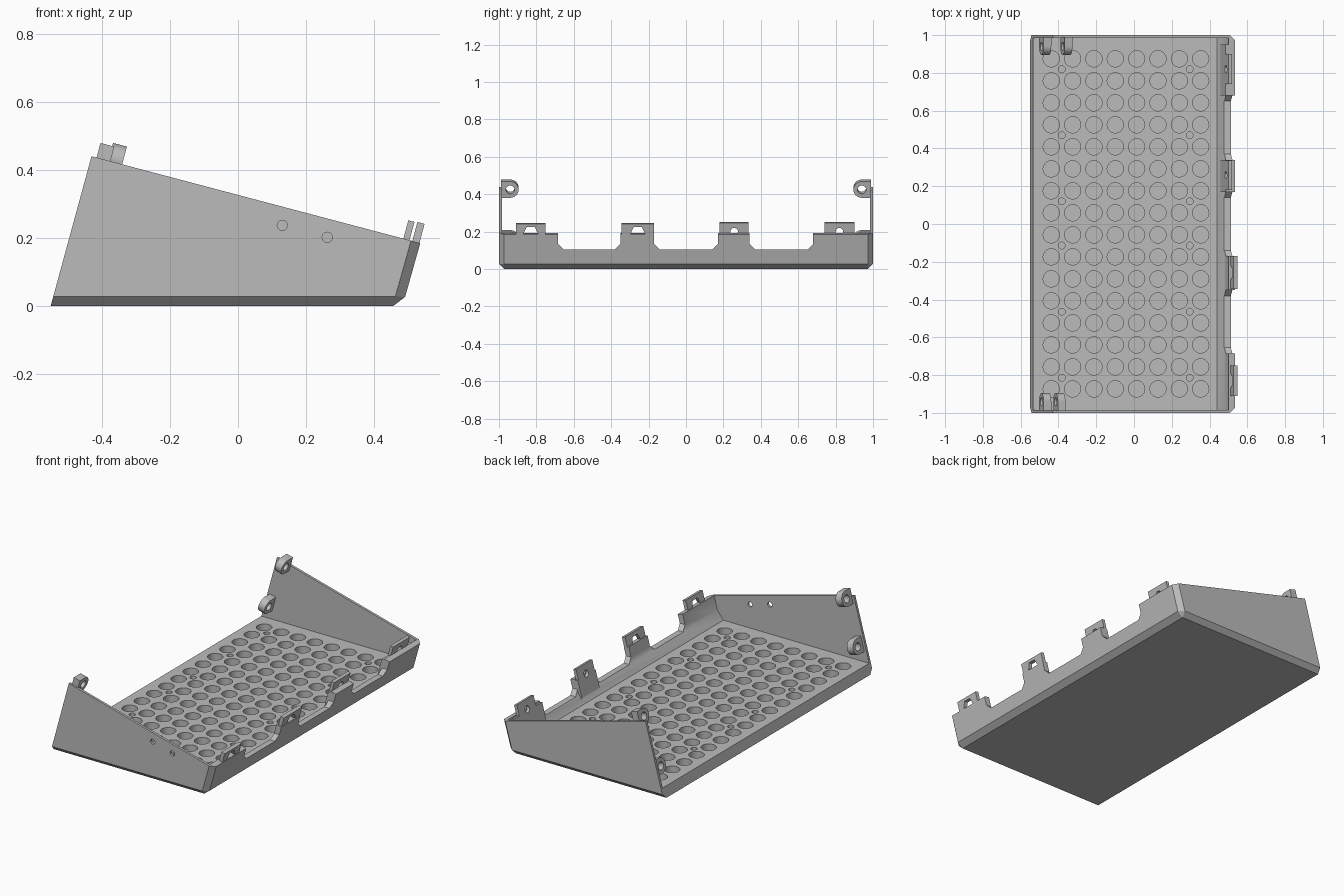
import bpy
import bmesh
from math import cos, sin, pi, radians
from mathutils import Matrix, Vector

cube = bpy.data.objects.get("Cube")
if cube:
    bpy.data.objects.remove(cube, do_unlink=True)

grey = bpy.data.materials.new("plain grey")
grey.use_nodes = True
grey.diffuse_color = (0.5, 0.5, 0.5, 1)
grey.node_tree.nodes["Principled BSDF"].inputs["Base Color"].default_value = (0.5, 0.5, 0.5, 1)

LEAN = 0.27      # outward lean of the lip and back edge, per unit height
FLOOR = 0.06     # height of the tray floor
WALL = 0.985     # inner face of the side walls


def finish(bm, name):
    bmesh.ops.recalc_face_normals(bm, faces=bm.faces)
    mesh = bpy.data.meshes.new(name)
    bm.to_mesh(mesh)
    bm.free()
    mesh.materials.append(grey)
    obj = bpy.data.objects.new(name, mesh)
    bpy.context.collection.objects.link(obj)
    return obj


def add_prism(bm, points, axis, lo, hi):
    """Extrude a 2D outline along x (outline in y, z), y (x, z) or z (x, y)."""
    place = {"x": lambda p, t: (t, p[0], p[1]),
             "y": lambda p, t: (p[0], t, p[1]),
             "z": lambda p, t: (p[0], p[1], t)}[axis]
    a = [bm.verts.new(place(p, lo)) for p in points]
    b = [bm.verts.new(place(p, hi)) for p in points]
    n = len(points)
    bm.faces.new(a)
    bm.faces.new(b[::-1])
    for i in range(n):
        bm.faces.new((a[i], a[(i + 1) % n], b[(i + 1) % n], b[i]))


def prism(name, points, axis, lo, hi):
    bm = bmesh.new()
    add_prism(bm, points, axis, lo, hi)
    return finish(bm, name)


def circle(cx, cy, r, n=32):
    return [(cx + r * cos(2 * pi * i / n), cy + r * sin(2 * pi * i / n)) for i in range(n)]


def cut(obj, cutter):
    """Subtract the cutter, bake the result and drop the cutter."""
    cutter.hide_render = True
    mod = obj.modifiers.new("cut", "BOOLEAN")
    mod.operation = "DIFFERENCE"
    mod.solver = "EXACT"
    mod.object = cutter
    bpy.context.view_layer.update()
    dg = bpy.context.evaluated_depsgraph_get()
    mesh = bpy.data.meshes.new_from_object(obj.evaluated_get(dg))
    obj.modifiers.clear()
    obj.data = mesh
    bpy.data.objects.remove(cutter, do_unlink=True)


# Tray body: wedge outline with chamfered bottom and front corners
bm = bmesh.new()
add_prism(bm, [(-0.55, 0), (0.483, 0), (0.535, 0.185), (-0.43, 0.44)], "y", -1, 1)
edges = []
for e in bm.edges:
    a, b = (v.co for v in e.verts)
    bottom = max(a.z, b.z) < 0.01 and max(a.x, b.x) > 0
    corner = min(a.x, b.x) > 0 and abs(a.z - b.z) > 0.1
    if bottom or corner:
        edges.append(e)
bmesh.ops.bevel(bm, geom=edges, offset=0.028, segments=1, affect="EDGES")
tray = finish(bm, "tray_body")

# Hollow interior, open at the back and top
cut(tray, prism("interior", [(-0.8, FLOOR), (0.44, FLOOR), (0.48, 0.11),
                             (0.503, 0.2), (0.503, 0.7), (-0.8, 0.7)], "y", -WALL, WALL))

# Low notches in the lip
bm = bmesh.new()
for a, b in ((-0.685, -0.35), (-0.17, 0.17), (0.34, 0.68)):
    add_prism(bm, [(a, 0.3), (a, 0.135), (a + 0.03, 0.105),
                   (b - 0.03, 0.105), (b, 0.135), (b, 0.3)], "x", 0.42, 0.6)
cut(tray, finish(bm, "lip_notches"))

# Blind floor holes: a grid of large ones and two columns of small ones
bm = bmesh.new()
for i in range(8):
    for j in range(16):
        add_prism(bm, circle(-0.438 + 0.113 * i, -0.873 + 0.1165 * j, 0.043),
                  "z", 0.02, 0.1)
for x in (-0.382, 0.295):
    for y in (0.82, 0.47, 0.12, -0.114, -0.464, -0.814):
        add_prism(bm, circle(x, y, 0.018, 20), "z", 0.02, 0.1)
cut(tray, finish(bm, "floor_holes"))

# Two screw holes in the front side wall
bm = bmesh.new()
for x, z in ((0.13, 0.237), (0.262, 0.202)):
    add_prism(bm, circle(x, z, 0.015, 20), "y", -1.05, -0.95)
cut(tray, finish(bm, "wall_holes"))
parts = [tray]


def leaning_plate(name, x, thick, z0, z1, y0, y1):
    """Plate leaning with the lip; x is its inner face at height 0.2."""
    at = lambda z: x + LEAN * (z - 0.2)
    return prism(name, [(at(z0), z0), (at(z0) + thick, z0 - LEAN * thick),
                        (at(z1) + thick, z1 - LEAN * thick), (at(z1), z1)], "y", y0, y1)


# Outer lip tabs with trapezoid openings
for i, (a, b) in enumerate(((-0.91, -0.75), (-0.345, -0.17))):
    tab = leaning_plate(f"outer_tab_{i + 1}", 0.514, 0.021, 0.15, 0.247, a, b)
    m = (a + b) / 2
    cut(tab, prism("opening", [(m - 0.04, 0.187), (m + 0.04, 0.187),
                               (m + 0.022, 0.224), (m - 0.022, 0.224)], "x", 0.4, 0.7))
    parts.append(tab)

# Inner lip tabs with round holes, each on a wider backing plate
for i, (a, b, c, d) in enumerate(((0.18, 0.335, 0.17, 0.34), (0.74, 0.9, 0.68, 0.95))):
    parts.append(leaning_plate(f"tab_backing_{i + 1}", 0.487, 0.03, 0.09, 0.19, c, d))
    tab = leaning_plate(f"inner_tab_{i + 1}", 0.486, 0.018, 0.185, 0.252, a, b)
    hole = "x", 0.4, 0.7
    for piece in (parts[-1], tab):
        cut(piece, prism("hole", circle((a + b) / 2, 0.2, 0.02, 24), *hole))
    parts.append(tab)


# Screw bosses on the side walls: rounded inward, flat against the wall
def boss(name, side, x, z):
    r = 0.045
    outline = [(-side * r * sin(pi * i / 20), r * cos(pi * i / 20)) for i in range(21)]
    outline += [(side * 0.05, -r), (side * 0.05, r)]
    obj = prism(name, outline, "x", -0.021, 0.021)
    cut(obj, prism("bore", circle(0, 0, 0.023, 24), "x", -0.1, 0.1))
    obj.data.transform(Matrix.Translation(Vector((x, side * 0.94, z)))
                       @ Matrix.Rotation(radians(15), 4, "Y"))
    return obj


for side, word, top_x in ((-1, "front", -0.395), (1, "back", -0.358)):
    parts.append(boss(f"{word}_upper_boss", side, top_x, 0.43))
    parts.append(boss(f"{word}_lower_boss", side, -0.47, 0.16))

# Smooth round walls, keep edges crisp
bpy.ops.object.select_all(action="DESELECT")
for obj in parts:
    obj.select_set(True)
bpy.context.view_layer.objects.active = tray
bpy.ops.object.shade_smooth_by_angle(angle=radians(25))
